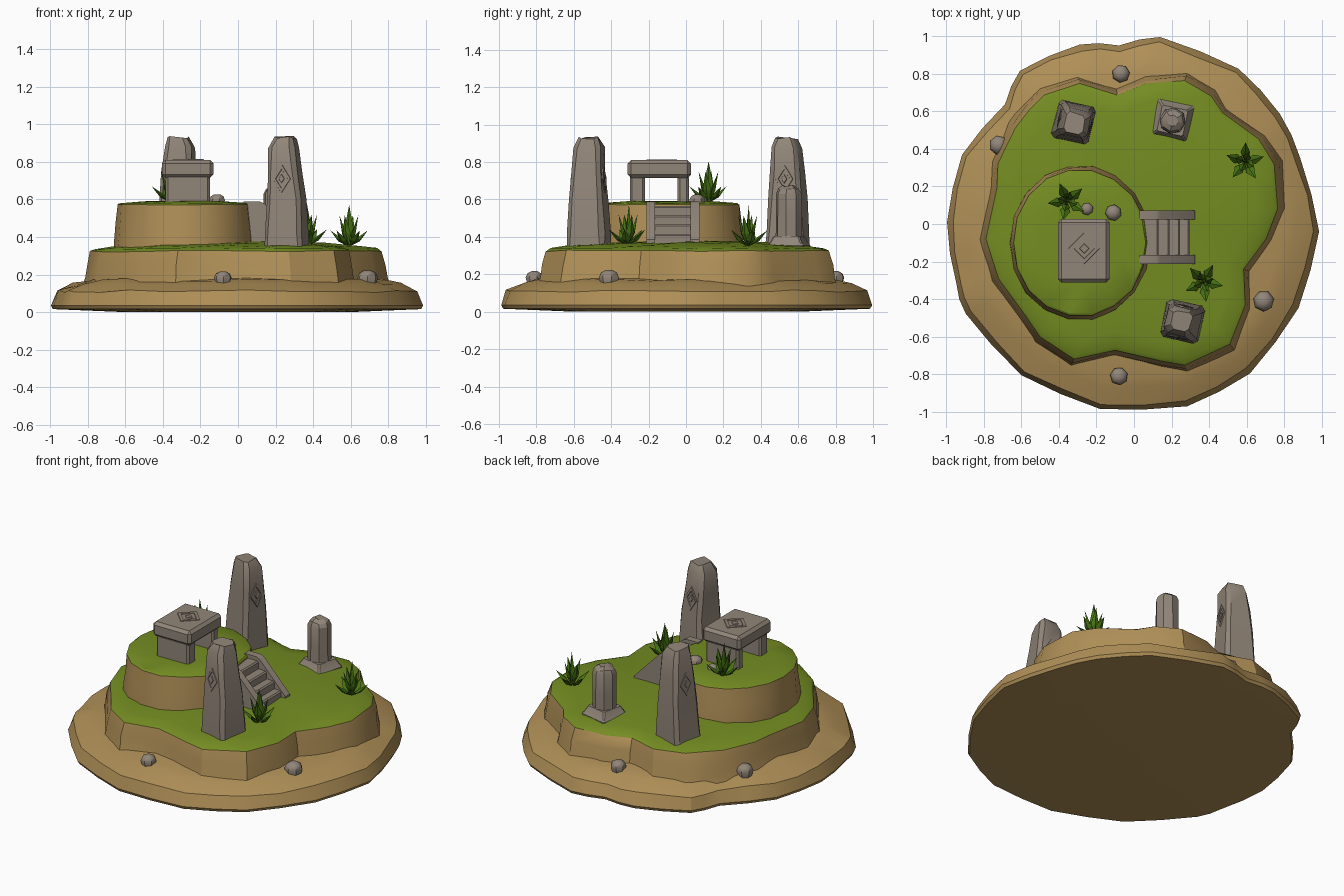
import bpy, bmesh, math, random
from mathutils import Matrix, Vector

if "Cube" in bpy.data.objects:
    bpy.data.objects.remove(bpy.data.objects["Cube"])

random.seed(4)


def material(name, rgb):
    m = bpy.data.materials.new(name)
    m.diffuse_color = (*rgb, 1)
    m.use_nodes = True
    m.node_tree.nodes["Principled BSDF"].inputs["Base Color"].default_value = m.diffuse_color
    return m


SAND = material("sand", (0.43, 0.275, 0.095))
GRASS = material("grass green", (0.175, 0.265, 0.016))
STONE = material("grey stone", (0.285, 0.237, 0.19))
LEAF = material("leaf green", (0.06, 0.165, 0.006))


def finish(name, bm, mats, angle=30, recalc=True):
    if recalc:
        bmesh.ops.recalc_face_normals(bm, faces=bm.faces)
    me = bpy.data.meshes.new(name)
    bm.to_mesh(me)
    bm.free()
    for m in mats:
        me.materials.append(m)
    ob = bpy.data.objects.new(name, me)
    bpy.context.collection.objects.link(ob)
    bpy.ops.object.select_all(action='DESELECT')
    ob.select_set(True)
    bpy.context.view_layer.objects.active = ob
    bpy.ops.object.shade_smooth_by_angle(angle=math.radians(angle))
    return ob


def loft(bm, rings, top_from=99):
    """Skin closed rings; bands from index top_from on take material 1."""
    vs = [[bm.verts.new(p) for p in r] for r in rings]
    n = len(vs[0])
    for k in range(len(vs) - 1):
        for i in range(n):
            j = (i + 1) % n
            f = bm.faces.new((vs[k][i], vs[k][j], vs[k + 1][j], vs[k + 1][i]))
            f.material_index = int(k >= top_from)
    bm.faces.new(vs[0][::-1])
    f = bm.faces.new(vs[-1])
    f.material_index = int(len(vs) - 1 >= top_from)


def layers(outline, prof, cx=0, cy=0, jit=0.0, jz=0.0, fixed=()):
    """Scaled copies of an outline, one per (scale, z)."""
    out = []
    for k, (s, z) in enumerate(prof):
        ring = []
        for x, y in outline:
            t = s + (0 if k in fixed else random.uniform(-jit, jit))
            ring.append((cx + x * t, cy + y * t, z + (0 if k in fixed else random.uniform(-jz, jz))))
        out.append(ring)
    return out


def chamfered(h, c):
    """Square with cut corners."""
    a = h - c
    return [(a, -h), (h, -a), (h, a), (a, h), (-a, h), (-h, a), (-h, -a), (-a, -h)]


def midpoints(pts):
    out = []
    for i, p in enumerate(pts):
        q = pts[(i + 1) % len(pts)]
        out += [p, ((p[0] + q[0]) * 0.505, (p[1] + q[1]) * 0.505)]
    return out


# sandy ground disc
shore = [(.14, 1), (.56, .83), (.78, .59), (.89, .35), (.99, -.04), (.88, -.45), (.62, -.8), (.285, -.975),
         (-.18, -.99), (-.6, -.81), (-.9, -.48), (-.95, -.32), (-1, .01), (-.92, .37), (-.69, .64), (-.61, .82),
         (-.29, .96), (-.08, .955)][::-1]
bm = bmesh.new()
loft(bm, layers(midpoints(shore), [(.6, 0), (.985, .016), (.995, .035), (.965, .112), (.88, .15), (.8, .172), (.5, .19)],
                jit=.008, jz=.008, fixed=(0, 1, 2)))
finish("sand_base", bm, [SAND])

# grassy plateau
bank = [(-.56, .61), (-.48, .69), (-.29, .75), (-.09, .69), (.06, .75), (.27, .765), (.41, .68), (.47, .59),
        (.66, .45), (.75, .32), (.765, .08), (.7, -.08), (.585, -.24), (.59, -.43), (.51, -.64), (.27, -.75),
        (.14, -.73), (-.1, -.67), (-.32, -.72), (-.5, -.6), (-.58, -.48), (-.72, -.29), (-.785, -.08),
        (-.73, .19), (-.72, .32), (-.63, .51)][::-1]
bm = bmesh.new()
loft(bm, layers(bank, [(1.06, .12), (1.04, .18), (1.025, .25), (1, .325), (.97, .338), (.85, .352), (.6, .368), (.3, .375)],
                jit=.006, jz=.004), top_from=3)
finish("grass_plateau", bm, [SAND, GRASS])

# upper mound
oval = [(.36 * math.cos(i * math.tau / 18), .395 * math.sin(i * math.tau / 18)) for i in range(18)]
bm = bmesh.new()
loft(bm, layers(oval, [(1.05, .33), (1.04, .39), (1.015, .48), (.99, .572), (.96, .58), (.6, .59)],
                cx=-.285, cy=-.1, jit=.008, jz=.002), top_from=3)
finish("upper_mound", bm, [SAND, GRASS])


def block(bm, x0, x1, y0, y1, z0, z1, bev=0.012):
    """Bevelled stone block given by its extents."""
    part = bmesh.new()
    bmesh.ops.create_cube(part, size=1)
    for v in part.verts:
        v.co = Vector(((x0 + x1) / 2 + v.co.x * (x1 - x0), (y0 + y1) / 2 + v.co.y * (y1 - y0),
                       (z0 + z1) / 2 + v.co.z * (z1 - z0)))
    bmesh.ops.bevel(part, geom=part.edges[:], offset=bev, segments=1, affect='EDGES')
    me = bpy.data.meshes.new("tmp")
    part.to_mesh(me)
    part.free()
    bm.from_mesh(me)
    bpy.data.meshes.remove(me)


def glyph(name, mat, w, h):
    """Thin carved diamond frame with a small diamond inside."""
    bm = bmesh.new()
    d = [(w, 0), (0, h), (-w, 0), (0, -h)]
    ring = lambda s, z: [bm.verts.new((x * s, y * s, z)) for x, y in d]
    a, b, c, e = ring(1, -.004), ring(.96, .004), ring(.66, .004), ring(.62, -.004)
    for lo, hi in ((a, b), (b, c), (c, e)):
        for i in range(4):
            j = (i + 1) % 4
            bm.faces.new((lo[i], lo[j], hi[j], hi[i]))
    loft(bm, [[(x * s, y * s, z) for x, y in d] for s, z in ((.34, -.004), (.28, .004))])
    bm.transform(mat)
    finish(name, bm, [STONE])


# altar table
bm = bmesh.new()
block(bm, -.405, -.13, -.312, .027, .715, .81, .018)
block(bm, -.385, -.15, -.30, -.22, .56, .73)
block(bm, -.385, -.15, -.045, .015, .56, .73)
finish("altar", bm, [STONE])
glyph("altar_glyph", Matrix.Translation((-.265, -.13, .81)), .085, .085)

# stairs: two sloping cheeks and treads
bm = bmesh.new()
side = [(.03, .34), (.325, .34), (.325, .385), (.14, .578), (.115, .59), (.03, .59)]
for y0, y1 in ((-.212, -.165), (.025, .072)):
    loft(bm, [[(x, y, z) for x, z in side] for y in (y0, y1)])
for x1, z1 in ((.13, .565), (.19, .515), (.245, .465), (.295, .415)):
    block(bm, .03, x1, -.18, .04, .34, z1, .008)
finish("stairs", bm, [STONE])


# standing stones with glyphs on two opposite faces
def standing_stone(name, x, y, offs, turns):
    bm = bmesh.new()
    rings = []
    rot = Matrix.Rotation(math.radians(-13), 4, 'Z')
    place = Matrix.Translation((x, y, 0)) @ rot
    prof = [(.32, .104, .02), (.42, .1, .024), (.6, .09, .02), (.75, .081, .022), (.875, .073, .024), (.93, .052, .018)]
    for (z, h, c), (ox, oy) in zip(prof, offs):
        rings.append([place @ Vector((px + ox + random.uniform(-.004, .004), py + oy + random.uniform(-.004, .004),
                                      z + random.uniform(-.008, .008))) for px, py in chamfered(h, c)])
    loft(bm, rings)
    finish(name, bm, [STONE])
    ox, oy = offs[3]
    for k, t in enumerate(turns):
        m = (place @ Matrix.Translation((ox, oy, .71)) @ Matrix.Rotation(math.radians(t), 4, 'Z')
             @ Matrix.Translation((0, -.084, 0)) @ Matrix.Rotation(math.radians(86.5), 4, 'X'))
        glyph(f"{name}_glyph_{k + 1}", m, .05, .078)


standing_stone("front_standing_stone", .258, -.518,
               [(0, 0), (0, 0), (.002, -.003), (-.006, -.004), (-.014, -.002), (-.006, 0)], (0, 180))
standing_stone("back_standing_stone", -.32, .545,
               [(0, -.005), (0, -.003), (.002, 0), (.006, 0), (.012, -.004), (.005, -.008)], (90, -90))

# broken pillar on a square plinth
bm = bmesh.new()
loft(bm, [[(x, y, z) for x, y in chamfered(h, .008)] for z, h in ((.31, .1), (.355, .098), (.365, .09), (.405, .07))])
circ = lambda r, z, t=0: [(r * math.cos(i * math.tau / 8), r * math.sin(i * math.tau / 8),
                           z + t * math.sin(i * 2.4)) for i in range(8)]
loft(bm, [circ(.072, .39), circ(.071, .5), circ(.07, .63), circ(.058, .655, .006), circ(.03, .672, .006)])
bm.transform(Matrix.Translation((.205, .55, 0)) @ Matrix.Rotation(math.radians(-12), 4, 'Z'))
finish("broken_pillar", bm, [STONE], 25)


# spiky plants: folded diamond leaves in tiers
def leaf(bm, reach, rise, w, ang):
    rot = Matrix.Rotation(ang, 4, 'Z')
    p = [Vector((.006, 0, 0)), Vector((reach * .5, 0, rise * .42)), Vector((reach, 0, rise))]
    thick = Vector((-rise, 0, reach)).normalized() * .012
    base, mid, tip = [bm.verts.new(rot @ q) for q in p]
    up = bm.verts.new(rot @ (p[1] - thick))
    dn = bm.verts.new(rot @ (p[1] + thick))
    l, r = [bm.verts.new(rot @ (p[1] + Vector((0, s * w, 0)))) for s in (1, -1)]
    bm.verts.remove(mid)
    for m in (up, dn):
        for s in (l, r):
            bm.faces.new((base, s, m))
            bm.faces.new((m, s, tip))


def plant(name, x, y, z, turn):
    bm = bmesh.new()
    for count, reach, rise, w in ((5, .105, .085, .026), (4, .055, .165, .024), (1, .006, .22, .026)):
        for i in range(count):
            leaf(bm, reach, rise, w, turn + i * math.tau / count + count)
    bm.transform(Matrix.Translation((x, y, z)))
    finish(name, bm, [LEAF], 15)


plant("plant_right", .59, .33, .35, .3)
plant("plant_front", .37, -.31, .355, 1.1)
plant("plant_mound", -.355, .12, .585, 2.0)

# pebbles
for k, (x, y, z, r) in enumerate([(-.72, .42, .178, .052), (-.07, .8, .178, .048), (.69, -.41, .178, .056),
                                  (-.08, -.81, .178, .048), (-.25, .08, .59, .034), (-.11, .06, .592, .044)]):
    bm = bmesh.new()
    loft(bm, [[(x + r * s * math.cos(i * math.tau / 7 + k), y + r * s * math.sin(i * math.tau / 7 + k), z + r * h)
               for i in range(7)] for s, h in ((.8, -.6), (1, .1), (.8, .55), (.35, .8))])
    finish(f"pebble_{k + 1}", bm, [STONE], 40)
